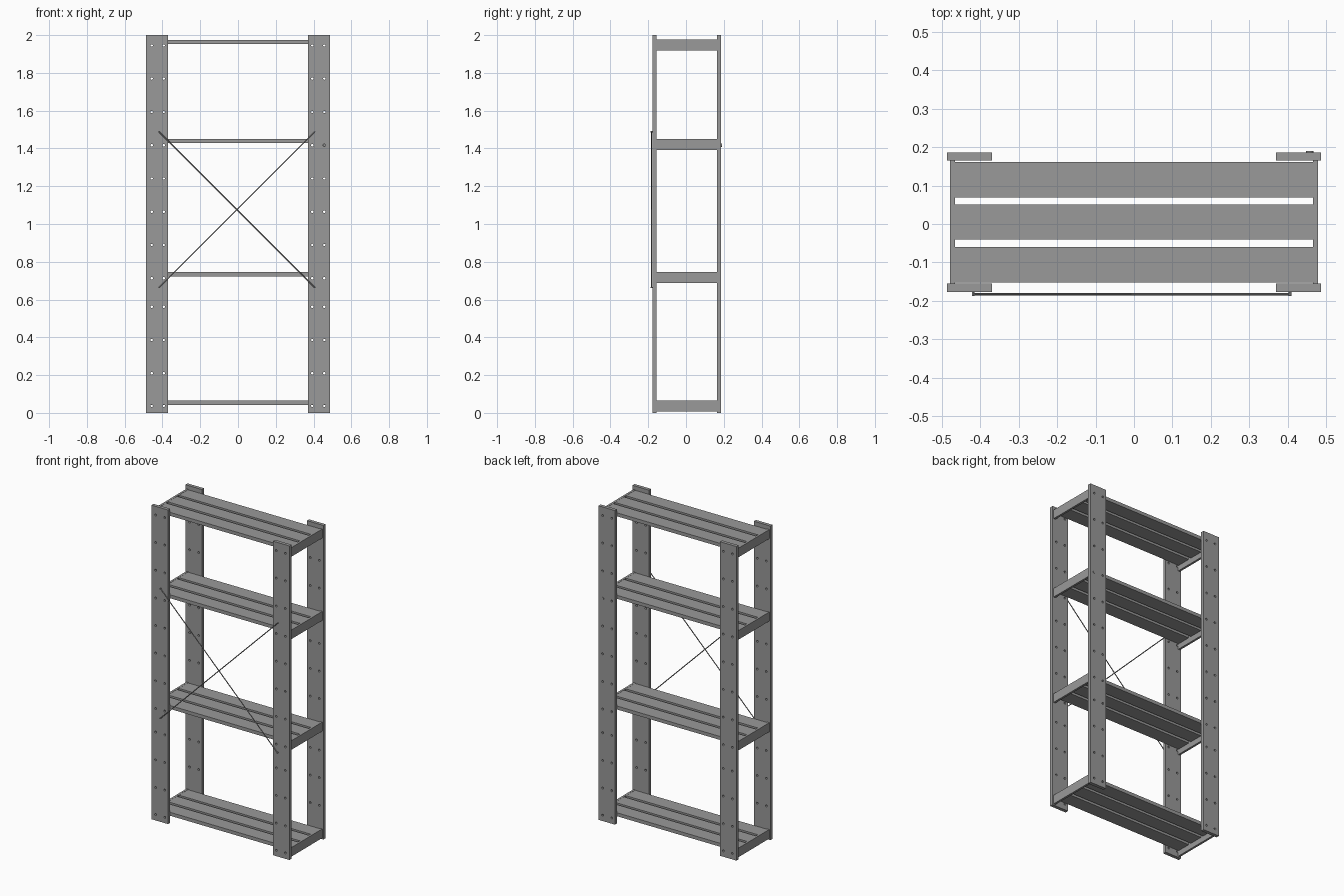
import bpy, math
from mathutils import Vector

if "Cube" in bpy.data.objects:
    bpy.data.objects.remove(bpy.data.objects["Cube"])

HOLE_Z = [0.037, 0.21, 0.386, 0.562, 0.713, 0.889, 1.065, 1.241, 1.417, 1.593, 1.770, 1.945]
HOLE_X = [0.393, 0.457]
SHELF_Z = {"bottom": 0.037, "lower": 0.717, "upper": 1.422, "top": 1.947}
FRONT, BACK = -0.155, 0.165      # inner faces of the posts
POST_T = 0.0215

grey = bpy.data.materials.new("dark_grey")
grey.diffuse_color = (0.32, 0.32, 0.32, 1)
grey.use_nodes = True
grey.node_tree.nodes["Principled BSDF"].inputs["Base Color"].default_value = grey.diffuse_color


def box(name, lo, hi):
    lo, hi = Vector(lo), Vector(hi)
    bpy.ops.mesh.primitive_cube_add(size=1, location=(lo + hi) / 2)
    ob = bpy.context.object
    ob.name = name
    ob.scale = hi - lo
    bpy.ops.object.transform_apply(location=False, rotation=False, scale=True)
    ob.data.materials.append(grey)
    return ob


def activate(ob):
    bpy.ops.object.select_all(action='DESELECT')
    ob.select_set(True)
    bpy.context.view_layer.objects.active = ob


def rod(name, a, b, r, sides=12):
    a, b = Vector(a), Vector(b)
    bpy.ops.mesh.primitive_cylinder_add(vertices=sides, radius=r, depth=(b - a).length,
                                        location=(a + b) / 2)
    ob = bpy.context.object
    ob.name = name
    ob.rotation_euler = (b - a).to_track_quat('Z', 'Y').to_euler()
    ob.data.materials.append(grey)
    activate(ob)
    bpy.ops.object.shade_smooth_by_angle()
    return ob


def add_loop(curve, pts):
    sp = curve.splines.new('POLY')
    sp.points.add(len(pts) - 1)
    for p, (x, y) in zip(sp.points, pts):
        p.co = (x, y, 0, 1)
    sp.use_cyclic_u = True
    sp.use_smooth = False


def post(name, side, y):
    """Upright board with two columns of drilled holes."""
    cu = bpy.data.curves.new(name, 'CURVE')
    cu.dimensions = '2D'
    cu.fill_mode = 'BOTH'
    cu.extrude = POST_T / 2
    x0, x1 = sorted((side * 0.370, side * 0.486))
    add_loop(cu, [(x0, 0), (x1, 0), (x1, 2), (x0, 2)])
    for hz in HOLE_Z:
        for hx in HOLE_X:
            add_loop(cu, [(side * hx + 0.0065 * math.cos(t * math.tau / 16),
                           hz + 0.0065 * math.sin(t * math.tau / 16)) for t in range(16)])
    ob = bpy.data.objects.new(name, cu)
    bpy.context.collection.objects.link(ob)
    ob.location.y = y
    ob.rotation_euler.x = math.pi / 2
    activate(ob)
    bpy.ops.object.convert(target='MESH')
    ob = bpy.context.object
    ob.data.materials.clear()
    ob.data.materials.append(grey)
    bpy.ops.object.shade_flat()


# Four drilled posts
for side, sname in ((-1, "left"), (1, "right")):
    post(f"front_{sname}_post", side, FRONT - POST_T / 2)
    post(f"back_{sname}_post", side, BACK + POST_T / 2)

# Shelves: two end rails and three slats each
for level, z in SHELF_Z.items():
    for side, sname in ((-1, "left"), (1, "right")):
        xa, xb = sorted((side * 0.465, side * 0.4785))
        box(f"{level}_{sname}_rail", (xa, FRONT, z - 0.029), (xb, BACK, z + 0.029))
    for i, y in enumerate((-0.106, 0.005, 0.115)):
        box(f"{level}_slat_{i + 1}", (-0.465, y - 0.0457, z + 0.006), (0.465, y + 0.0457, z + 0.028))

# Crossed brace rods with pegs into the front posts
cx, cz, h, by = -0.006, 1.076, 0.412, -0.183
for s, name in ((1, "rising"), (-1, "falling")):
    rod(f"{name}_brace", (cx - h, by, cz - s * h), (cx + h, by, cz + s * h), 0.003)
    for e in (-1, 1):
        x, z = cx + e * h, cz + e * s * h
        rod(f"{name}_brace_peg_{'left' if e < 0 else 'right'}",
            (x, -0.1875, z), (x, -0.17, z), 0.0035)

# Single bolt in a back post hole
rod("bolt_shank", (0.457, BACK, 1.417), (0.457, 0.188, 1.417), 0.006, 16)
rod("bolt_head", (0.457, 0.1865, 1.417), (0.457, 0.1905, 1.417), 0.01, 16)
